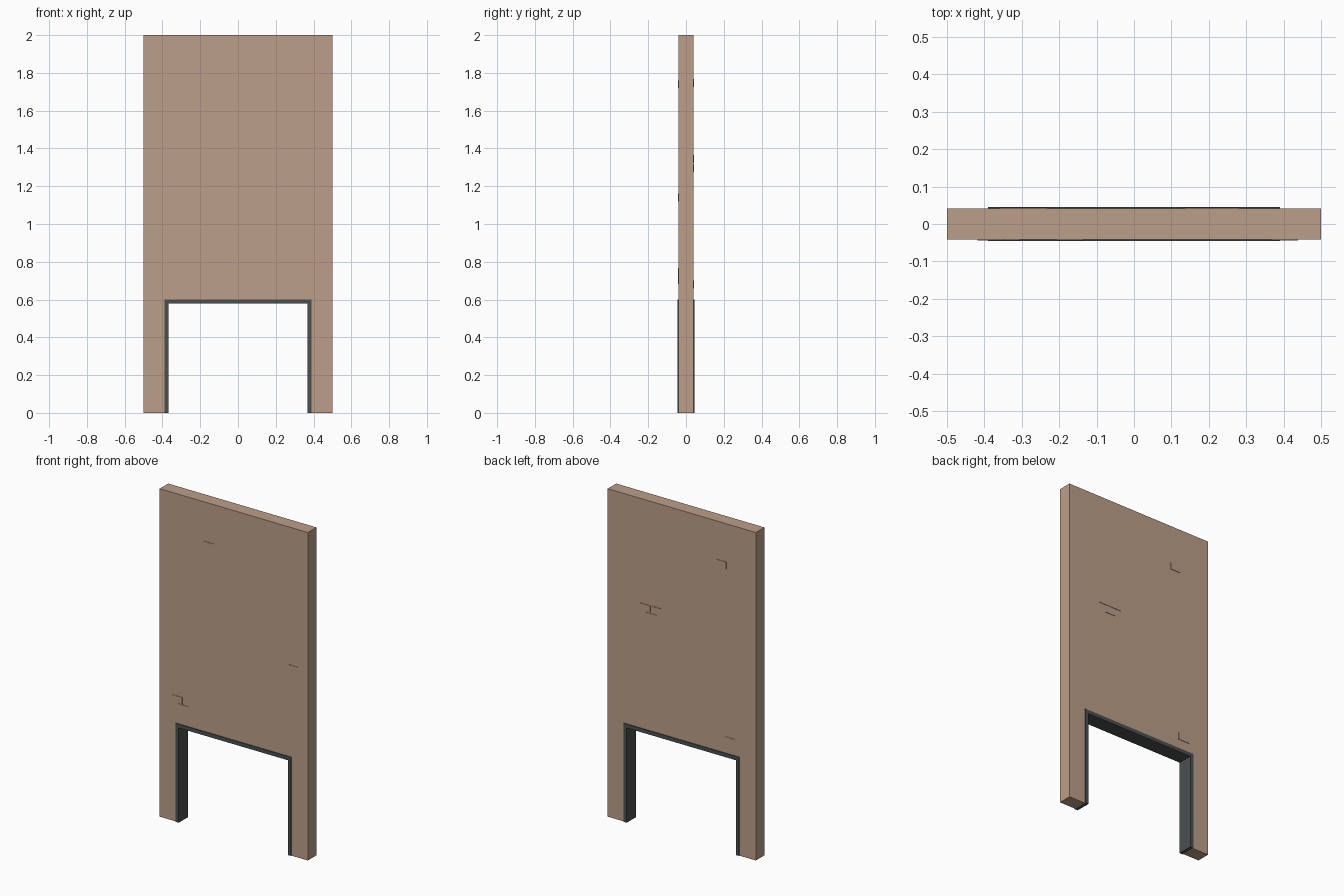
import bpy, bmesh

if "Cube" in bpy.data.objects:
    bpy.data.objects.remove(bpy.data.objects["Cube"])


def material(name, rgb):
    m = bpy.data.materials.new(name)
    m.diffuse_color = (*rgb, 1.0)
    m.use_nodes = True
    m.node_tree.nodes["Principled BSDF"].inputs["Base Color"].default_value = m.diffuse_color
    return m


PLASTER = material("tan plaster", (0.50, 0.345, 0.25))
METAL = material("dark grey frame", (0.07, 0.08, 0.082))


def finish(name, bm, mat):
    bmesh.ops.recalc_face_normals(bm, faces=bm.faces)
    mesh = bpy.data.meshes.new(name)
    bm.to_mesh(mesh)
    bm.free()
    mesh.materials.append(mat)
    obj = bpy.data.objects.new(name, mesh)
    bpy.context.collection.objects.link(obj)
    return obj


def extruded(name, profile, half_depth, mat):
    """Extrude an XZ outline symmetrically along y."""
    bm = bmesh.new()
    face = bm.faces.new([bm.verts.new((x, -half_depth, z)) for x, z in profile])
    out = bmesh.ops.extrude_face_region(bm, geom=[face])
    verts = [v for v in out["geom"] if isinstance(v, bmesh.types.BMVert)]
    bmesh.ops.translate(bm, vec=(0, 2 * half_depth, 0), verts=verts)
    return finish(name, bm, mat)


def arch(w_out, top, w_in, in_top):
    """Outline of an upside-down U standing on z = 0."""
    return [(-w_out, 0), (-w_out, top), (w_out, top), (w_out, 0),
            (w_in, 0), (w_in, in_top), (-w_in, in_top), (-w_in, 0)]


# Wall with doorway, and the frame lining it
extruded("wall", arch(0.5, 2.0, 0.389, 0.6), 0.041, PLASTER)
extruded("door_frame", arch(0.39, 0.601, 0.368, 0.578), 0.046, METAL)

# Exposed bricks: (centre x, centre z), thin raised plates on each side
W, H, T = 0.072, 0.042, 0.003
FRONT = [(-0.171, 1.74), (0.402, 1.14), (-0.383, 0.747), (-0.341, 0.703)]
BACK = [(-0.266, 1.746), (0.248, 1.343), (0.169, 1.343), (0.206, 1.296), (-0.324, 0.68)]

for side, label, spots in ((-1, "front", FRONT), (1, "back", BACK)):
    for i, (x, z) in enumerate(spots):
        bm = bmesh.new()
        bmesh.ops.create_cube(bm, size=1)
        bmesh.ops.scale(bm, vec=(W, T, H), verts=bm.verts)
        bmesh.ops.translate(bm, vec=(x, side * (0.041 + T / 2 - 0.0005), z), verts=bm.verts)
        finish(f"{label}_brick_{i + 1}", bm, PLASTER)
